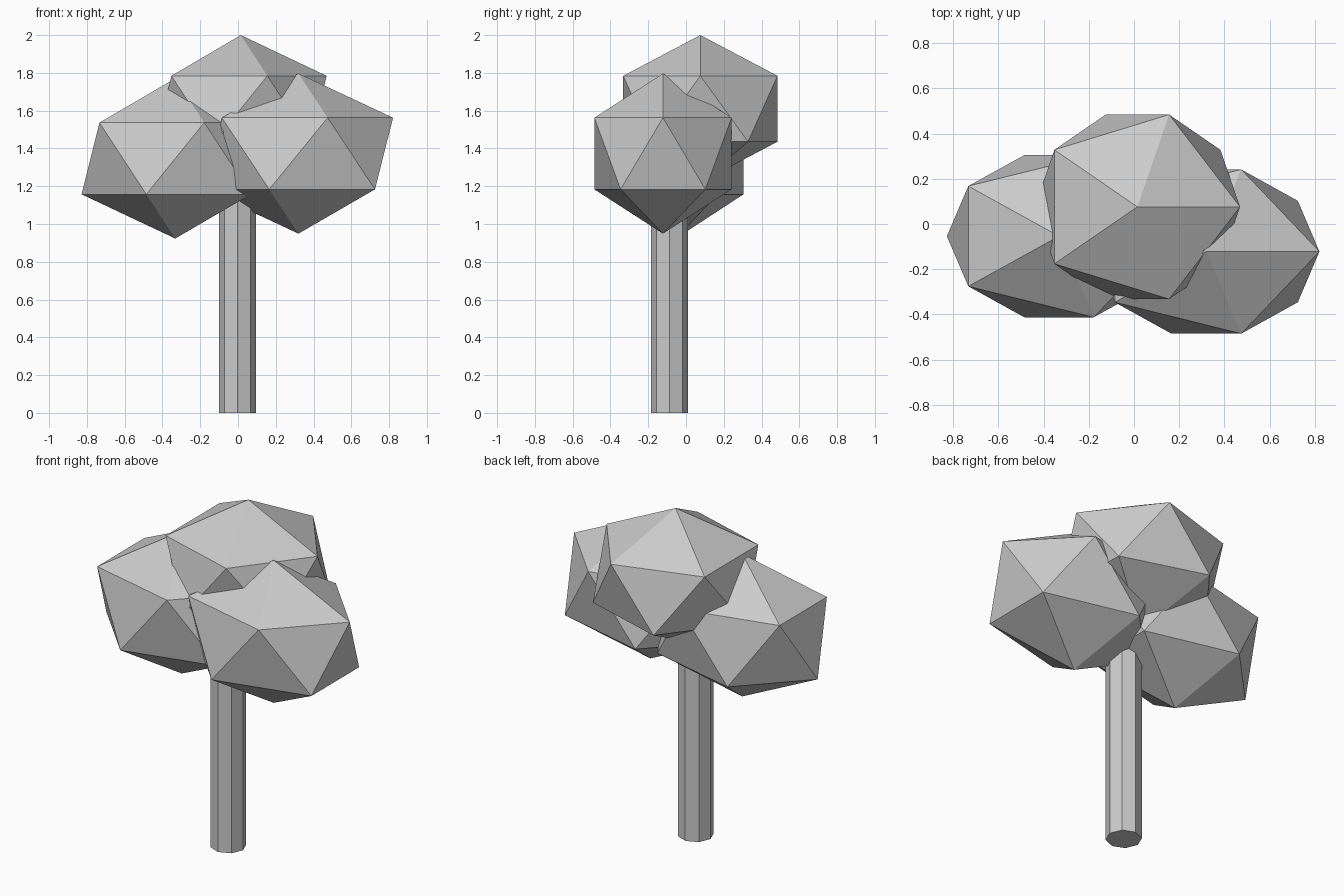
import bpy

if "Cube" in bpy.data.objects:
    bpy.data.objects.remove(bpy.data.objects["Cube"])

# Trunk: eight-sided post, its top buried in the foliage
bpy.ops.mesh.primitive_cylinder_add(vertices=8, radius=0.098, depth=1.32,
                                    location=(-0.002, -0.088, 0.66))
bpy.context.object.name = "trunk"


def foliage(name, location, scale):
    """Flat-faced icosahedron stretched into a leaf clump."""
    bpy.ops.mesh.primitive_ico_sphere_add(subdivisions=1, radius=1, location=location)
    clump = bpy.context.object
    clump.name = name
    clump.scale = scale
    bpy.ops.object.transform_apply(location=False, rotation=False, scale=True)


# Three overlapping leaf clumps
foliage("left_foliage", (-0.332, -0.054, 1.347), (0.555, 0.422, 0.424))
foliage("right_foliage", (0.32, -0.122, 1.373), (0.56, 0.427, 0.424))
foliage("top_foliage", (0.015, 0.076, 1.61), (0.508, 0.48, 0.39))
